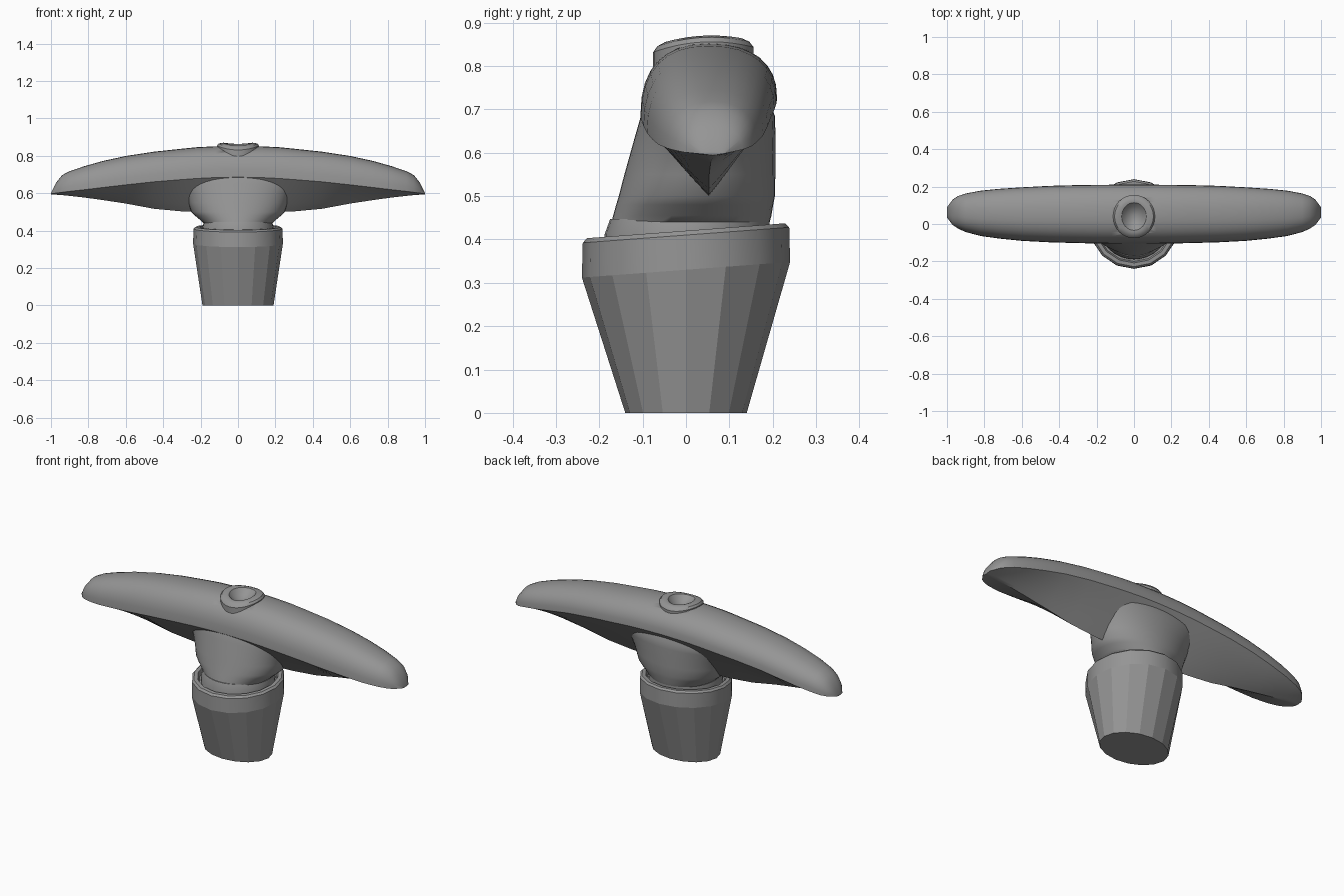
import bpy, bmesh
from math import sin, cos, pi, radians

if "Cube" in bpy.data.objects:
    bpy.data.objects.remove(bpy.data.objects["Cube"])

grey = bpy.data.materials.new("dark_grey")
grey.diffuse_color = (.3, .3, .3, 1)
grey.use_nodes = True
grey.node_tree.nodes["Principled BSDF"].inputs["Base Color"].default_value = grey.diffuse_color


def loft(name, rings, angle=30):
    """Skin closed rings of equal length and cap both ends."""
    bm = bmesh.new()
    vs = [[bm.verts.new(p) for p in r] for r in rings]
    n = len(vs[0])
    for a, b in zip(vs, vs[1:]):
        for i in range(n):
            j = (i + 1) % n
            bm.faces.new((a[i], a[j], b[j], b[i]))
    bm.faces.new(vs[0][::-1])
    bm.faces.new(vs[-1])
    bmesh.ops.recalc_face_normals(bm, faces=bm.faces)
    me = bpy.data.meshes.new(name)
    bm.to_mesh(me)
    bm.free()
    me.materials.append(grey)
    ob = bpy.data.objects.new(name, me)
    bpy.context.collection.objects.link(ob)
    bpy.ops.object.select_all(action='DESELECT')
    ob.select_set(True)
    bpy.context.view_layer.objects.active = ob
    bpy.ops.object.shade_smooth_by_angle(angle=radians(angle))
    return ob


def oval(n, rx, y0, y1, z, tilt=0.0):
    cy, ry = (y0 + y1) / 2, (y1 - y0) / 2
    pts = []
    for i in range(n):
        a = 2 * pi * i / n
        y = cy + ry * sin(a)
        pts.append((rx * cos(a), y, z + tilt * y))
    return pts


# Tapered socket with a tilted, recessed rim
T = 0.075
socket = loft("socket", [
    oval(16, .19, -.14, .14, 0),
    oval(16, .24, -.24, .24, .33, T),
    oval(16, .238, -.238, .238, .41, T),
    oval(16, .228, -.228, .228, .42, T),
    oval(16, .208, -.208, .208, .42, T),
    oval(16, .20, -.20, .20, .395, T),
], 30)
for p in socket.data.polygons:
    if p.center.z < .3:
        p.use_smooth = False

# Collar between the socket and the neck
loft("collar", [
    oval(32, .188, -.19, .19, .36, T),
    oval(32, .19, -.188, .193, .42, .05),
    oval(32, .182, -.175, .193, .45, .02),
], 30)

# Neck flaring up into the handle
loft("neck", [
    oval(48, .185, -.172, .193, .44),
    oval(48, .20, -.168, .197, .455),
    oval(48, .23, -.161, .201, .48),
    oval(48, .25, -.155, .205, .50),
    oval(48, .265, -.142, .206, .55),
    oval(48, .285, -.128, .206, .60),
    oval(48, .32, -.114, .206, .65),
    oval(48, .35, -.104, .205, .685),
    oval(48, .34, -.085, .185, .73),
], 50)

# Handle half stations: x, y front, y back, top, front crease, back crease, keel
half = [
    (0.00, -.105, .21, .853, .686, .725, .50),
    (0.12, -.105, .21, .851, .684, .723, .50),
    (0.22, -.104, .209, .846, .679, .718, .50),
    (0.30, -.102, .208, .838, .673, .712, .503),
    (0.45, -.098, .204, .822, .661, .70, .517),
    (0.60, -.09, .196, .799, .645, .682, .545),
    (0.72, -.078, .188, .773, .631, .66, .563),
    (0.82, -.064, .178, .745, .619, .64, .577),
    (0.90, -.043, .163, .718, .61, .624, .586),
    (0.94, -.025, .15, .697, .605, .614, .59),
    (0.97, -.005, .13, .66, .601, .607, .592),
    (1.00, .035, .09, .602, .597, .598, .594),
]


def section(x, yf, yb, top, cf, cb, keel, n=16):
    ym, hw = (yf + yb) / 2, (yb - yf) / 2
    pts = []
    for i in range(n + 1):
        a = pi * i / n
        c, s = cos(a), max(sin(a), 0)
        u = -(abs(c) ** .85) * (1 if c > 0 else -1)
        base = cf + (cb - cf) * (u + 1) / 2
        pts.append((x, ym + hw * u, base + (top - base) * s ** .85))
    for i in range(1, n):
        u = 1 - 2 * i / n
        edge = cb if u > 0 else cf
        pts.append((x, ym + hw * u, keel + (edge - keel) * abs(u) ** 1.05))
    return pts


stations = [(-s[0],) + s[1:] for s in half[:0:-1]] + half
handle = loft("handle", [section(*s) for s in stations], 32)

# Pocket in the handle top that makes room for the button's dish
cutter = loft("pocket_cutter", [oval(32, .085, -.05, .13, z) for z in (.80, .95)])
cutter.hide_render = True
cut = handle.modifiers.new("pocket", 'BOOLEAN')
cut.operation = 'DIFFERENCE'
cut.object = cutter
bpy.context.view_layer.objects.active = handle
bpy.ops.object.modifier_apply(modifier=cut.name)
bpy.data.objects.remove(cutter)


# Dished button following the curve of the handle top
def button_ring(rx, ry, z, sag):
    pts = []
    for i in range(32):
        a = 2 * pi * i / 32
        x, y = rx * cos(a), ry * sin(a)
        pts.append((x, .04 + y, z - sag * y * y + .25 * x * x + .05 * y))
    return pts


loft("button", [
    button_ring(.112, .116, .795, .3),
    button_ring(.112, .116, .852, 1.1),
    button_ring(.104, .106, .863, 1.1),
    button_ring(.08, .088, .868, 1.1),
    button_ring(.066, .074, .864, 1.0),
    button_ring(.05, .056, .843, .6),
    button_ring(.025, .03, .826, .2),
    button_ring(.008, .01, .822, .1),
], 35)
